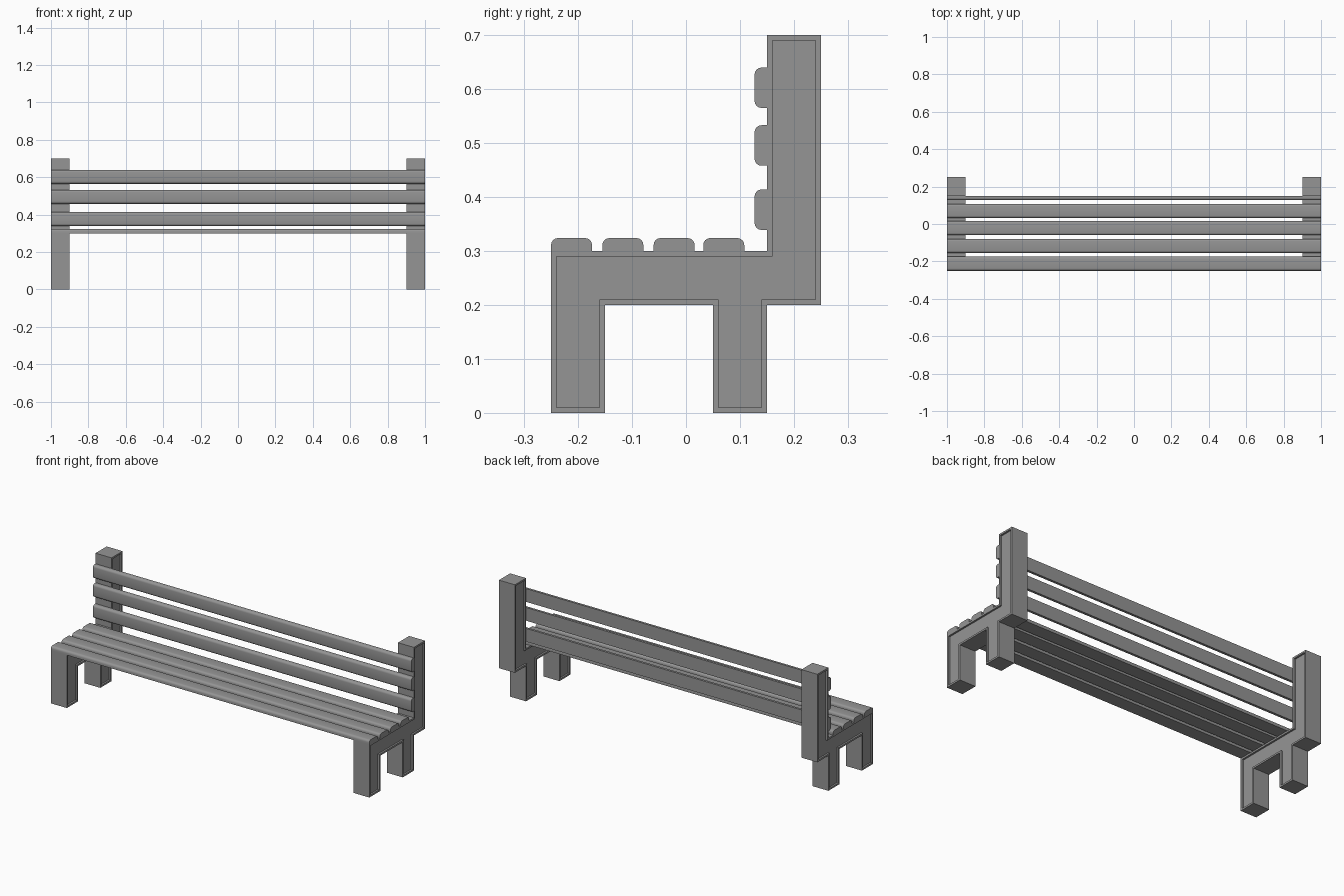
import bpy
import bmesh
from math import radians
from mathutils import Vector

cube = bpy.data.objects.get("Cube")
if cube:
    bpy.data.objects.remove(cube, do_unlink=True)

# Single grey finish
grey = bpy.data.materials.new("bench_grey")
grey.use_nodes = True
colour = (0.3, 0.3, 0.3, 1.0)
grey.diffuse_color = colour
grey.node_tree.nodes["Principled BSDF"].inputs["Base Color"].default_value = colour


def add_object(name, bm):
    bmesh.ops.recalc_face_normals(bm, faces=bm.faces[:])
    mesh = bpy.data.meshes.new(name)
    bm.to_mesh(mesh)
    bm.free()
    mesh.materials.append(grey)
    obj = bpy.data.objects.new(name, mesh)
    bpy.context.collection.objects.link(obj)
    return obj


def prism(profile, x0, x1):
    """Extrude a (y, z) profile along x; return the mesh and its end caps."""
    bm = bmesh.new()
    start = bm.faces.new([bm.verts.new((x0, y, z)) for y, z in profile])
    out = bmesh.ops.extrude_face_region(bm, geom=[start], use_keep_orig=True)
    end = [g for g in out["geom"] if isinstance(g, bmesh.types.BMFace)][0]
    bmesh.ops.translate(bm, verts=end.verts[:], vec=(x1 - x0, 0, 0))
    bmesh.ops.recalc_face_normals(bm, faces=bm.faces[:])
    return bm, [start, end]


def side_frame(name, x0, x1):
    """Legs, seat rail and back post in one piece, with sunken side panels."""
    profile = [(-.25, 0), (-.15, 0), (-.15, .2), (.05, .2), (.05, 0), (.15, 0),
               (.15, .2), (.25, .2), (.25, .7), (.15, .7), (.15, .3), (-.25, .3)]
    bm, caps = prism(profile, x0, x1)
    for cap in caps:
        normal = Vector(cap.normal)
        bmesh.ops.inset_region(bm, faces=[cap], thickness=0.01, use_even_offset=True)
        panel = bmesh.ops.extrude_discrete_faces(bm, faces=[cap])["faces"][0]
        bmesh.ops.translate(bm, verts=panel.verts[:], vec=normal * -0.01)
    return add_object(name, bm)


def slat(name, y0, y1, z0, z1, rounded):
    """Full-length board whose two exposed long edges are rounded."""
    bm, _ = prism([(y0, z0), (y1, z0), (y1, z1), (y0, z1)], -1, 1)
    edges = [e for e in bm.edges
             if abs(e.verts[0].co.x - e.verts[1].co.x) > 1
             and rounded(e.verts[0].co)]
    bmesh.ops.bevel(bm, geom=edges, offset=0.013, segments=4, profile=0.5,
                    affect='EDGES')
    obj = add_object(name, bm)
    bpy.ops.object.select_all(action='DESELECT')
    obj.select_set(True)
    bpy.context.view_layer.objects.active = obj
    bpy.ops.object.shade_smooth_by_angle(angle=radians(30))


# End frames
side_frame("right_frame", -1, -0.9)
side_frame("left_frame", 0.9, 1)

# Seat boards, rounded on top
for i, y in enumerate((-0.25, -0.155, -0.06, 0.032)):
    slat(f"seat_slat_{i + 1}", y, y + 0.076, 0.3, 0.324, lambda co: co.z > 0.31)

# Backrest boards, rounded on the front
for i, z in enumerate((0.339, 0.458, 0.565)):
    slat(f"back_slat_{i + 1}", 0.127, 0.15, z, z + 0.075, lambda co: co.y < 0.14)
